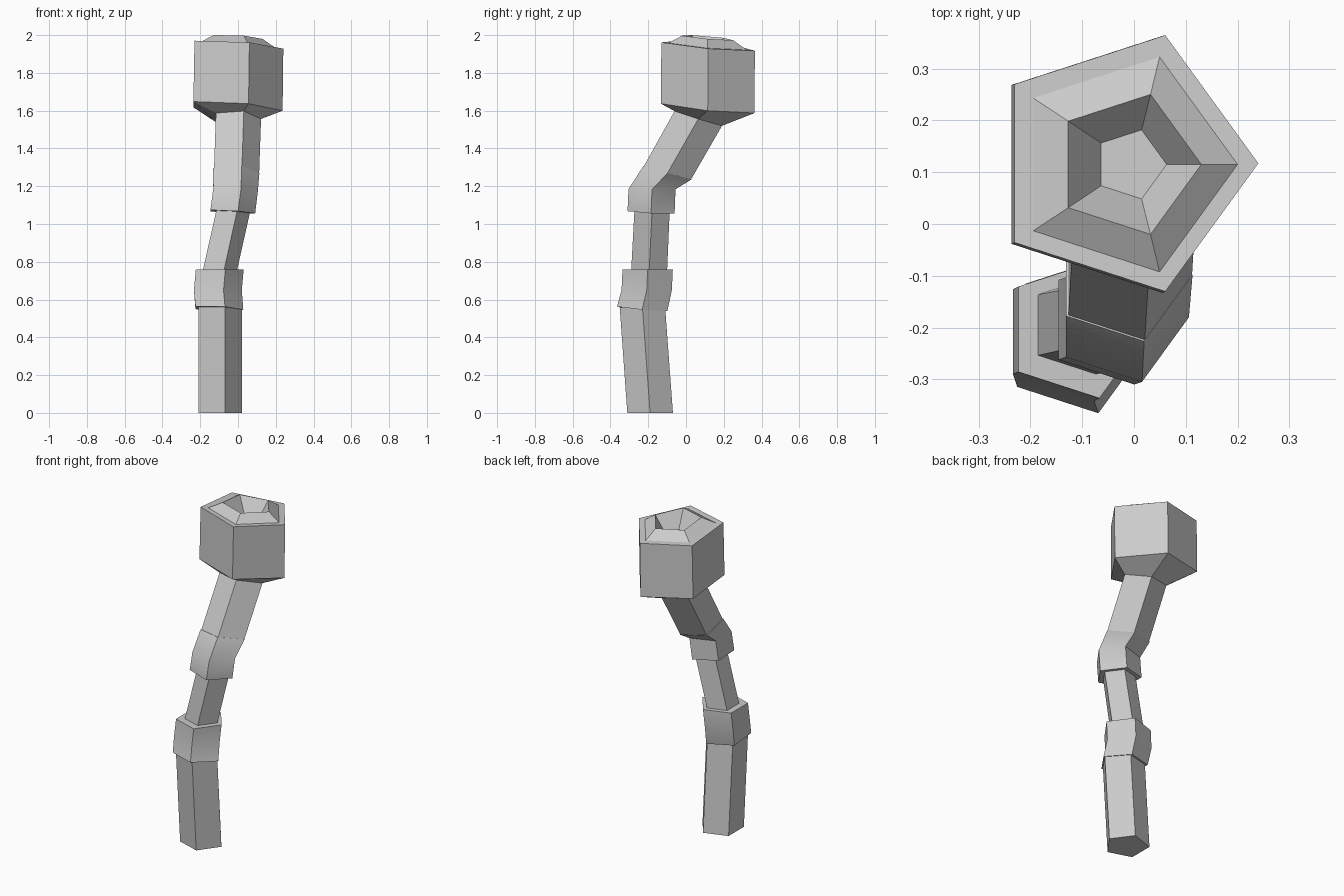
import bpy, bmesh
from math import cos, sin, tau

cube = bpy.data.objects.get("Cube")
if cube:
    bpy.data.objects.remove(cube, do_unlink=True)

grey = bpy.data.materials.new("plain_grey")
grey.use_nodes = True
color = (0.6, 0.6, 0.6, 1)
grey.diffuse_color = color
grey.node_tree.nodes["Principled BSDF"].inputs["Base Color"].default_value = color


def loft(name, rings, cap_start=False, cap_end=False):
    """Skin five-sided rings given as (x, y, z, radius, slope_x, slope_y)."""
    bm = bmesh.new()
    loops = []
    for x, y, z, r, sx, sy in rings:
        loop = []
        for i in range(5):
            dx, dy = r * cos(tau * i / 5), r * sin(tau * i / 5)
            loop.append(bm.verts.new((x + dx, y + dy, z + sx * dx + sy * dy)))
        loops.append(loop)
    for a, b in zip(loops, loops[1:]):
        for i in range(5):
            j = (i + 1) % 5
            bm.faces.new((a[i], a[j], b[j], b[i]))
    if cap_start:
        bm.faces.new(loops[0][::-1])
    if cap_end:
        bm.faces.new(loops[-1])
    mesh = bpy.data.meshes.new(name)
    bm.to_mesh(mesh)
    bm.free()
    mesh.materials.append(grey)
    obj = bpy.data.objects.new(name, mesh)
    bpy.context.collection.objects.link(obj)
    bpy.ops.object.select_all(action="DESELECT")
    obj.select_set(True)
    bpy.context.view_layer.objects.active = obj
    bpy.ops.object.shade_smooth_by_angle()
    return obj


# Straight stalk sections
loft("lower_stalk", [(-.107, -.19, 0, .127, 0, 0),
                     (-.107, -.23, .552, .127, -.02, -.07)], cap_start=True)
loft("middle_stalk", [(-.105, -.195, .755, .1, 0, 0),
                      (-.035, -.18, 1.066, .098, -.06, -.05)])
loft("upper_stalk", [(-.02, -.098, 1.272, .132, -.02, -.27),
                     (-.01, .065, 1.56, .132, -.03, -.31)])

# Bent joints between the sections
loft("lower_joint", [(-.112, -.232, .552, .14, -.04, -.09),
                     (-.12, -.208, .65, .14, 0, 0),
                     (-.11, -.203, .76, .14, 0, 0)], True, True)
loft("upper_joint", [(-.04, -.185, 1.064, .131, -.06, -.05),
                     (-.025, -.18, 1.185, .131, -.02, 0),
                     (-.022, -.098, 1.272, .135, -.02, -.27)], True, True)

# Head with a flat rim, a raised lip and a sunken cup
loft("head", [(-.01, .065, 1.56, .132, -.03, -.31),
              (-.025, .115, 1.618, .261, -.07, -.1),
              (-.02, .117, 1.944, .26, -.06, -.09),
              (-.018, .115, 1.944, .218, -.06, -.09),
              (-.012, .115, 1.987, .142, -.05, -.09),
              (-.007, .115, 1.89, .07, -.05, -.09)], cap_end=True)
